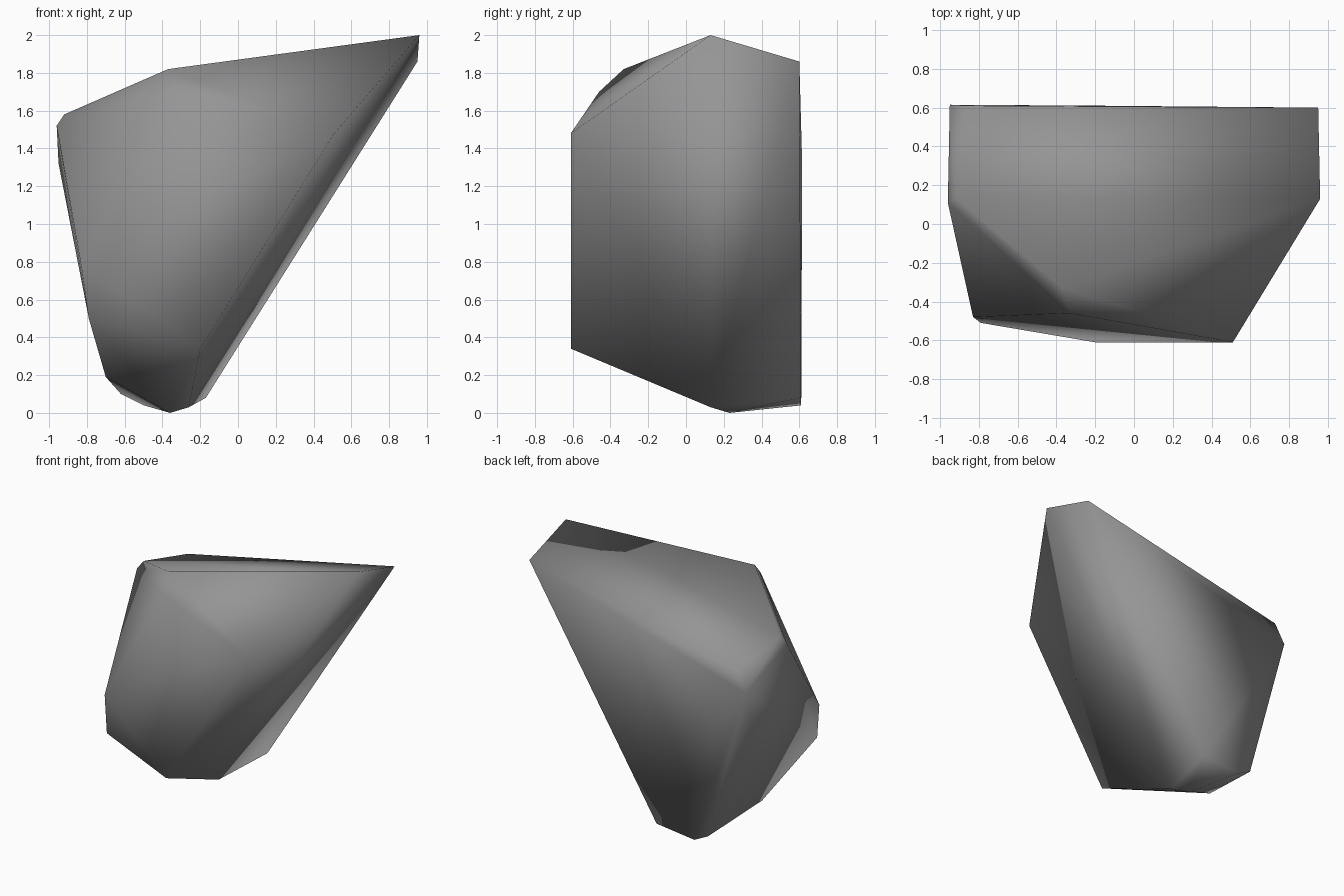
import bpy, bmesh

if "Cube" in bpy.data.objects:
    bpy.data.objects.remove(bpy.data.objects["Cube"])

# Corner points of the chipped boulder
corners = [
    # top rim and right-hand tip
    (0.96, 0.13, 2.0), (0.95, 0.60, 1.86), (0.51, -0.61, 1.48),
    (-0.37, -0.33, 1.82), (-0.33, -0.46, 1.70),
    # left side
    (-0.92, 0.135, 1.58), (-0.865, 0.61, 1.47), (-0.95, 0.615, 1.32),
    (-0.96, 0.11, 1.52), (-0.83, -0.48, 0.78), (-0.79, -0.51, 0.50),
    (-0.70, 0.05, 0.19),
    # front foot and underside
    (-0.20, -0.61, 0.34), (-0.26, 0.13, 0.03), (-0.36, 0.23, 0.0),
    (-0.17, 0.61, 0.08), (-0.50, 0.61, 0.04), (-0.62, 0.61, 0.10),
]

# Wrap the corners in a convex skin
bm = bmesh.new()
for c in corners:
    bm.verts.new(c)
bmesh.ops.convex_hull(bm, input=bm.verts[:])
loose = [v for v in bm.verts if not v.link_faces]
bmesh.ops.delete(bm, geom=loose, context='VERTS')
bmesh.ops.recalc_face_normals(bm, faces=bm.faces[:])
for f in bm.faces:
    f.smooth = True

mesh = bpy.data.meshes.new("boulder")
bm.to_mesh(mesh)
bm.free()

# Plain stone grey
stone = bpy.data.materials.new("stone grey")
stone.diffuse_color = (0.3, 0.3, 0.3, 1)
stone.use_nodes = True
stone.node_tree.nodes["Principled BSDF"].inputs["Base Color"].default_value = stone.diffuse_color
mesh.materials.append(stone)

boulder = bpy.data.objects.new("boulder", mesh)
bpy.context.collection.objects.link(boulder)
